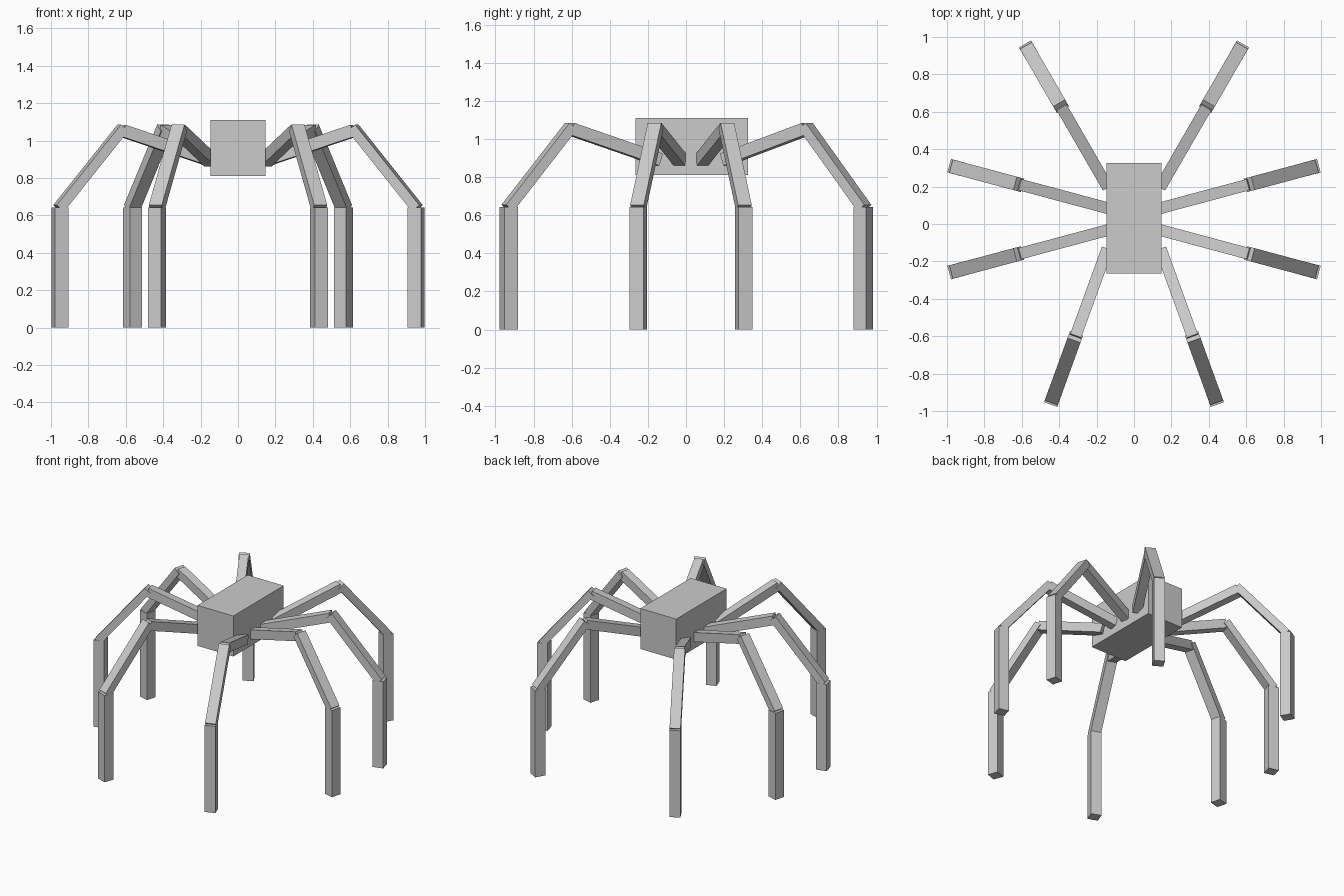
import bpy
from math import radians, cos, sin
from mathutils import Vector, Matrix

if "Cube" in bpy.data.objects:
    bpy.data.objects.remove(bpy.data.objects["Cube"])


def box(name, center, axes, size):
    """Box with given centre, three local axes and full sizes."""
    bpy.ops.mesh.primitive_cube_add(size=1)
    ob = bpy.context.object
    ob.name = name
    m = Matrix(axes).transposed() @ Matrix.Diagonal(size)
    ob.data.transform(Matrix.Translation(center) @ m.to_4x4())
    return ob


def bar(name, foot, angle, start, end, width, thick):
    """Bar in the upright plane of a leg; start/end are (radial offset from foot, z)."""
    out = Vector((cos(angle), sin(angle), 0))
    base = Vector((foot[0], foot[1], 0))
    a = base + out * start[0] + Vector((0, 0, start[1]))
    b = base + out * end[0] + Vector((0, 0, end[1]))
    along = (b - a).normalized()
    side = Vector((-sin(angle), cos(angle), 0))
    box(name, (a + b) / 2, (along, side, along.cross(side)), ((b - a).length, width, thick))


# Body block
box("body", Vector((0, 0.03, 0.96)), ((1, 0, 0), (0, 1, 0), (0, 0, 1)), (0.295, 0.59, 0.3))

# Right-hand legs: name, foot position, heading; mirrored to the left
legs = [
    ("front", (0.433, -0.93), -70),
    ("mid_front", (0.952, -0.25), -15),
    ("mid_back", (0.952, 0.302), 15),
    ("back", (0.564, 0.93), 60),
]
for name, foot, deg in legs:
    for label, sx in (("right", 1), ("left", -1)):
        f = (foot[0] * sx, foot[1])
        ang = radians(deg if sx > 0 else 180 - deg)
        leg = f"{name}_{label}"
        # Thigh rising from the body, shank sloping down, vertical foot post
        bar(leg + "_thigh", f, ang, (-0.84, 0.892), (-0.345, 1.053), 0.062, 0.066)
        bar(leg + "_shank", f, ang, (-0.348, 1.068), (0.007, 0.638), 0.074, 0.053)
        bar(leg + "_foot_post", f, ang, (0, 0), (0, 0.643), 0.075, 0.075)
